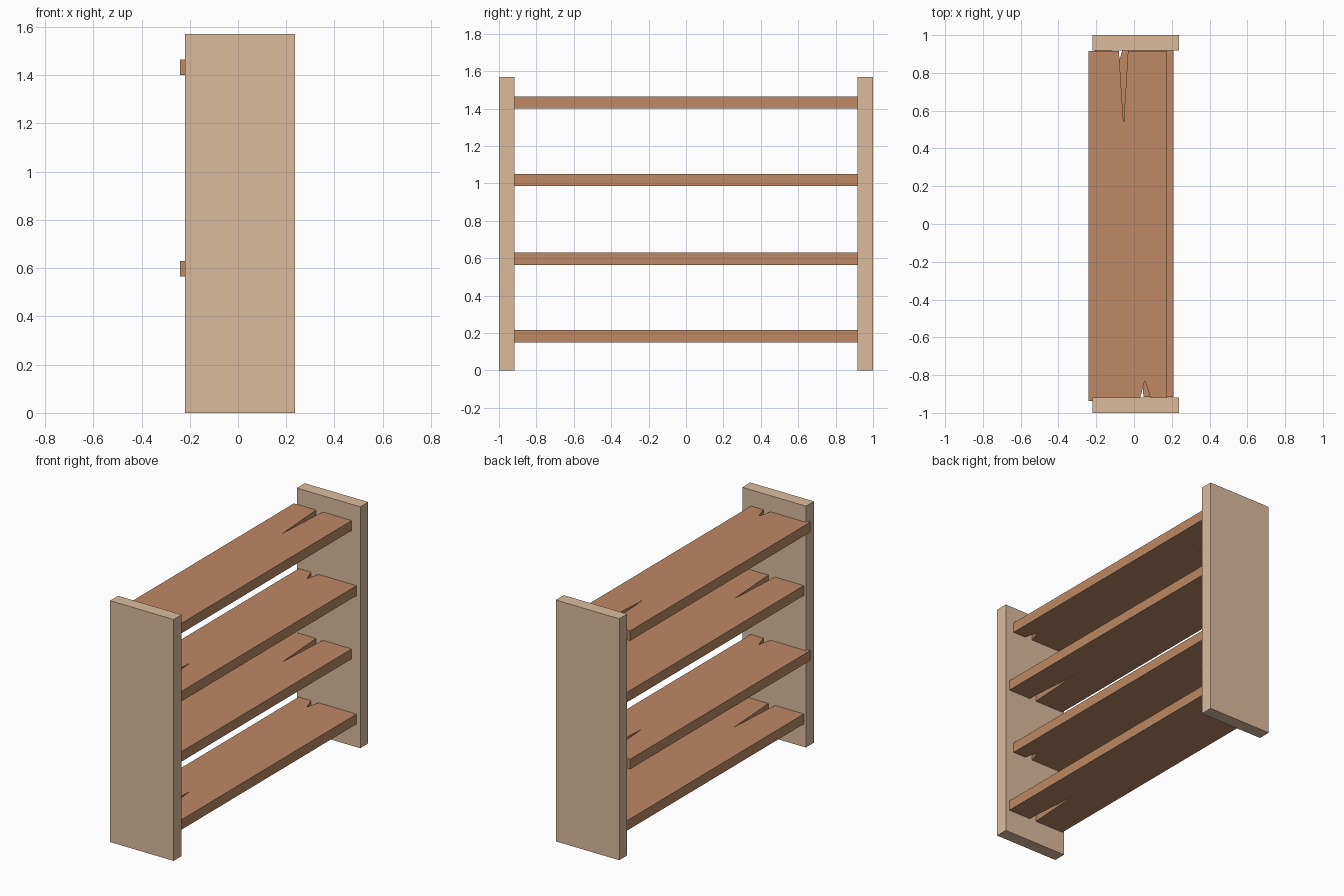
import bpy, bmesh
from math import pi
from mathutils import Matrix

if "Cube" in bpy.data.objects:
    bpy.data.objects.remove(bpy.data.objects["Cube"])


def material(name, color):
    m = bpy.data.materials.new(name)
    m.diffuse_color = color
    m.use_nodes = True
    m.node_tree.nodes["Principled BSDF"].inputs["Base Color"].default_value = m.diffuse_color
    return m


def prism(name, outline, z0, z1, mat, matrix=Matrix()):
    """Extrude a flat outline from z0 to z1."""
    bm = bmesh.new()
    face = bm.faces.new([bm.verts.new((x, y, z0)) for x, y in outline])
    ext = bmesh.ops.extrude_face_region(bm, geom=[face])
    top = [v for v in ext["geom"] if isinstance(v, bmesh.types.BMVert)]
    bmesh.ops.translate(bm, verts=top, vec=(0, 0, z1 - z0))
    bm.transform(matrix)
    bmesh.ops.recalc_face_normals(bm, faces=bm.faces)
    mesh = bpy.data.meshes.new(name)
    bm.to_mesh(mesh)
    bm.free()
    mesh.materials.append(mat)
    ob = bpy.data.objects.new(name, mesh)
    bpy.context.collection.objects.link(ob)
    return ob


light_wood = material("light_wood", (0.72, 0.50, 0.34, 1))
dark_wood = material("dark_wood", (0.51, 0.25, 0.13, 1))

# Upright side panels
for name, y0, y1 in (("front_panel", -1, -0.918), ("back_panel", 0.918, 1)):
    prism(name, [(-0.22, y0), (0.237, y0), (0.237, y1), (-0.22, y1)], 0, 1.57, light_wood)

# Shelf board outline with a split at each end
board = [(-0.24, -0.937), (0.028, -0.937), (0.057, -0.83), (0.093, -0.937),
         (0.176, -0.937), (0.176, 0.917), (-0.032, 0.917), (-0.055, 0.53),
         (-0.08, 0.917), (-0.24, 0.917)]

# Four shelves, every other one turned end for end
turned = Matrix.Translation((-0.03, 0, 0)) @ Matrix.Rotation(pi, 4, "Z")
for i, z in enumerate((0.15, 0.565, 0.985, 1.4)):
    prism(f"shelf_{i + 1}", board, z, z + 0.065, dark_wood,
          turned if i % 2 == 0 else Matrix())
